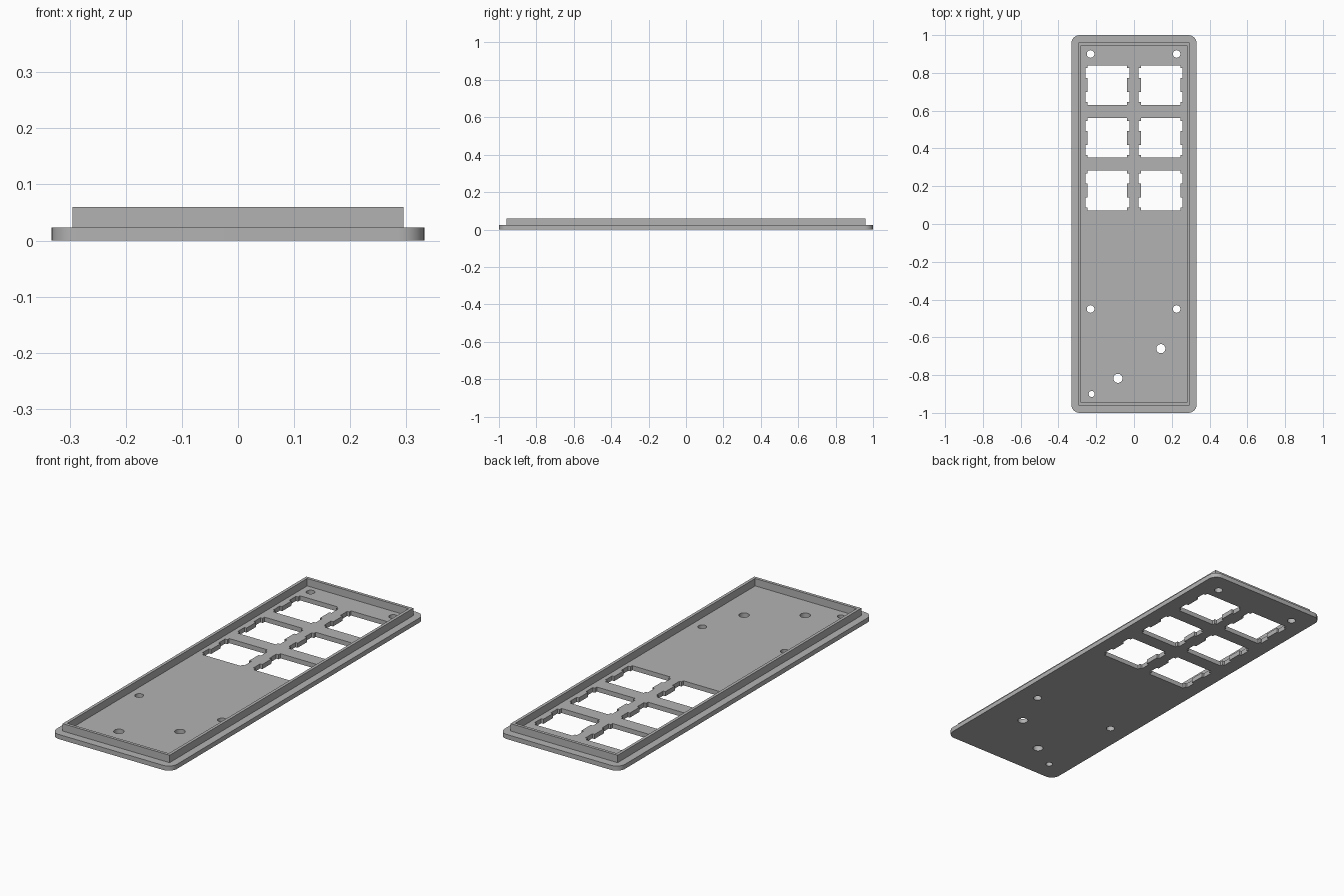
import bpy
import bmesh
import math

cube = bpy.data.objects.get("Cube")
if cube:
    bpy.data.objects.remove(cube, do_unlink=True)

HALF_X, HALF_Y = 0.332, 1.0
PLATE_TOP, WALL_TOP = 0.023, 0.06

grey = bpy.data.materials.new("plain grey")
grey.use_nodes = True
colour = (0.45, 0.45, 0.45, 1)
grey.diffuse_color = colour
grey.node_tree.nodes["Principled BSDF"].inputs["Base Color"].default_value = colour


def make_object(name, bm):
    bmesh.ops.recalc_face_normals(bm, faces=bm.faces)
    mesh = bpy.data.meshes.new(name)
    bm.to_mesh(mesh)
    bm.free()
    mesh.materials.append(grey)
    obj = bpy.data.objects.new(name, mesh)
    bpy.context.collection.objects.link(obj)
    return obj


def prism(bm, outline, z0, z1):
    """Extrude a closed outline; returns the bottom face."""
    low = [bm.verts.new((x, y, z0)) for x, y in outline]
    high = [bm.verts.new((x, y, z1)) for x, y in outline]
    bottom = bm.faces.new(low[::-1])
    bm.faces.new(high)
    n = len(outline)
    for i in range(n):
        j = (i + 1) % n
        bm.faces.new((low[i], low[j], high[j], high[i]))
    return bottom


def circle(cx, cy, r, n=32):
    return [(cx + r * math.cos(math.tau * i / n), cy + r * math.sin(math.tau * i / n))
            for i in range(n)]


def rounded_rectangle(hx, hy, r, steps=10):
    points = []
    for k, (sx, sy) in enumerate([(1, 1), (-1, 1), (-1, -1), (1, -1)]):
        for i in range(steps + 1):
            a = math.pi / 2 * (k + i / steps)
            points.append((sx * (hx - r) + r * math.cos(a), sy * (hy - r) + r * math.sin(a)))
    return points


def switch_outline(cx, cy):
    """Square opening with two clip notches on each side."""
    h, w = 0.105, 0.117
    side = [(h, -h), (h, -0.09), (w, -0.09), (w, -0.037), (h, -0.037),
            (h, 0.037), (w, 0.037), (w, 0.09), (h, 0.09), (h, h)]
    return [(cx + s * x, cy + s * y) for s in (1, -1) for x, y in side]


# Base plate with rounded corners and a rounded lower edge
bm = bmesh.new()
bottom = prism(bm, rounded_rectangle(HALF_X, HALF_Y, 0.045), 0, PLATE_TOP)
bmesh.ops.bevel(bm, geom=list(bottom.edges), offset=0.0075, segments=4,
                profile=0.5, affect='EDGES')
plate = make_object("base_plate", bm)

# Cutter for the switch openings and the screw holes
bm = bmesh.new()
for x in (-0.141, 0.141):
    for y in (0.177, 0.456, 0.735):
        prism(bm, switch_outline(x, y), -0.1, 0.1)
for x, y, r in [(-0.23, 0.9, 0.02), (0.226, 0.9, 0.02), (-0.23, -0.45, 0.02),
                (0.226, -0.45, 0.02), (0.142, -0.66, 0.024),
                (-0.085, -0.817, 0.024), (-0.224, -0.9, 0.016)]:
    prism(bm, circle(x, y, r), -0.1, 0.1)
cutter = make_object("opening_cutter", bm)
cutter.hide_render = True

cut = plate.modifiers.new("openings", 'BOOLEAN')
cut.operation = 'DIFFERENCE'
cut.solver = 'EXACT'
cut.object = cutter
bpy.context.view_layer.objects.active = plate
plate.select_set(True)
bpy.ops.object.modifier_apply(modifier=cut.name)
bpy.data.objects.remove(cutter, do_unlink=True)
bpy.ops.object.shade_smooth_by_angle(angle=math.radians(30))

# Thin upright rim standing on the plate
bm = bmesh.new()
rings = []
for hx, hy, z in [(0.295, 0.96, PLATE_TOP), (0.295, 0.96, WALL_TOP),
                  (0.28, 0.945, WALL_TOP), (0.28, 0.945, PLATE_TOP)]:
    rings.append([bm.verts.new((sx * hx, sy * hy, z))
                  for sx, sy in [(1, 1), (-1, 1), (-1, -1), (1, -1)]])
for a, b in zip(rings, rings[1:] + rings[:1]):
    for i in range(4):
        j = (i + 1) % 4
        bm.faces.new((a[i], a[j], b[j], b[i]))
make_object("rim_wall", bm)
